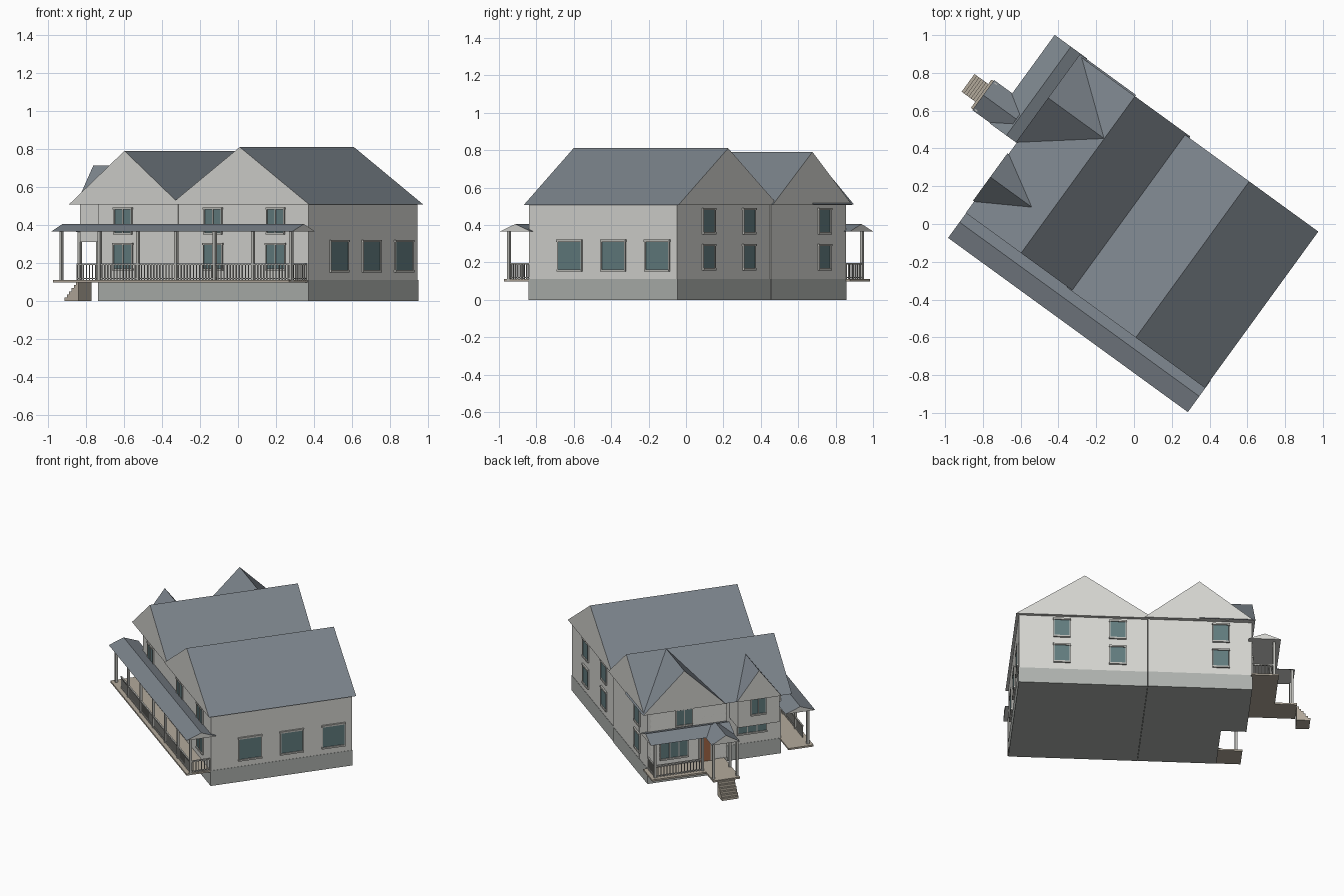
import bpy, math
from mathutils import Matrix

if "Cube" in bpy.data.objects:
    bpy.data.objects.remove(bpy.data.objects["Cube"])

# The house is laid out square in (a, b, z), then turned to its angled position
TURN = Matrix.Rotation(math.radians(-36), 4, 'Z')


def material(name, r, g, b):
    m = bpy.data.materials.new(name)
    m.diffuse_color = (r, g, b, 1)
    m.use_nodes = True
    m.node_tree.nodes["Principled BSDF"].inputs["Base Color"].default_value = m.diffuse_color
    return m


WALL = material("wall", .66, .66, .63)
ROOF = material("roof", .20, .23, .26)
BASE = material("foundation", .42, .44, .42)
GLASS = material("glass", .12, .20, .21)
TRIM = material("trim", .50, .50, .47)
DECK = material("deck", .45, .40, .33)
DOOR = material("door", .36, .13, .06)


def mesh(name, verts, faces, mats, ids=None):
    me = bpy.data.meshes.new(name)
    me.from_pydata([TURN @ Matrix.Translation(v).to_translation() for v in verts], [], faces)
    for m in mats:
        me.materials.append(m)
    for p, i in zip(me.polygons, ids or [0] * len(faces)):
        p.material_index = i
    ob = bpy.data.objects.new(name, me)
    bpy.context.collection.objects.link(ob)
    return ob


def boxes(name, dims, mat):
    verts, faces = [], []
    for a0, a1, b0, b1, z0, z1 in dims:
        n = len(verts)
        verts += [(a, b, z) for z in (z0, z1) for a, b in ((a0, b0), (a1, b0), (a1, b1), (a0, b1))]
        faces += [tuple(n + i for i in f) for f in ((3, 2, 1, 0), (4, 5, 6, 7), (0, 1, 5, 4),
                                                    (1, 2, 6, 5), (2, 3, 7, 6), (3, 0, 4, 7))]
    return mesh(name, verts, faces, [mat])


def gable(name, axis, lo, hi, mid, half, eave, ridge):
    """Solid gable roof with its ridge running along the given axis."""
    prof = [(mid - half, eave), (mid + half, eave), (mid, ridge)]
    verts = [(t, c, z) if axis == 'a' else (c, t, z) for t in (lo, hi) for c, z in prof]
    faces = [(0, 1, 2), (5, 4, 3), (0, 3, 4, 1), (1, 4, 5, 2), (2, 5, 3, 0)]
    if axis == 'a':
        faces = [f[::-1] for f in faces]
    return mesh(name, verts, faces, [WALL, ROOF], [0, 0, 0, 1, 1])


def window(name, axis, face, sign, mid, width, z0, z1, panes=1):
    """Glass, frame and sill on a wall facing +/- the given axis."""
    def block(c0, c1, y0, y1, depth):
        d0, d1 = sorted((face - sign * .004, face + sign * depth))
        return (d0, d1, c0, c1, y0, y1) if axis == 'a' else (c0, c1, d0, d1, y0, y1)
    l, r, t = mid - width / 2, mid + width / 2, .006
    boxes(name + "_glass", [block(l, r, z0, z1, .005)], GLASS)
    bars = [block(l - .006, r + .006, z1 - t, z1 + t, .012),
            block(l - .004, r + .004, z0 - t, z0 + t, .012)]
    bars += [block(l + i * width / panes - t / 2, l + i * width / panes + t / 2, z0, z1, .009)
             for i in range(panes + 1)]
    boxes(name + "_frame", bars, TRIM)


def railing(name, axis, lo, hi, at):
    def block(t0, t1, w, z0, z1):
        return (t0, t1, at - w, at + w, z0, z1) if axis == 'a' else (at - w, at + w, t0, t1, z0, z1)
    n = max(2, round((hi - lo) / .02))
    dims = [block(lo, hi, .005, .188, .197), block(lo, hi, .004, .116, .122)]
    for i in range(n + 1):
        t = lo + (hi - lo) * i / n
        dims.append(block(t - .0025, t + .0025, .0025, .11, .19))
    boxes(name, dims, TRIM)


def posts(name, spots, top=.37):
    boxes(name, [(a - .008, a + .008, b - .008, b + .008, .10, top) for a, b in spots], TRIM)


# Foundation and walls
for name, z0, z1, g, mat in (("foundation", 0, .11, .002, BASE), ("walls", .11, .51, 0, WALL)):
    boxes(name + "_right_wing", [(-.053, .793 + g, -.462 - g, .518 + g, z0, z1)], mat)
    boxes(name + "_left_wing", [(-.572 - g, -.055, -.461 - g, .522 + g, z0, z1)], mat)
    boxes(name + "_side_wing", [(-.74 - g, -.565, -.03 - g, .521 + g, z0, z1)], mat)
boxes("overhanging_bay", [(-.74, -.56, -.395, -.105, .31, .52)], WALL)

# Roofs
gable("right_roof", 'b', -.481, .541, .361, .452, .507, .81)
gable("left_roof", 'b', -.476, .55, -.393, .362, .507, .79)
gable("side_cross_roof", 'a', -.76, -.393, .273, .286, .508, .789)
gable("small_cross_roof", 'a', -.762, -.49, -.246, .155, .508, .714)
gable("front_porch_roof", 'a', -.753, .816, -.535, .103, .365, .405)
gable("side_porch_roof", 'b', -.018, .563, -.822, .106, .365, .405)
gable("entry_roof", 'a', -1.047, -.83, .083, .098, .362, .42)

# Front windows
for i, a in enumerate((-.41, .176, .583)):
    window(f"front_lower_window_{i}", 'b', -.462, -1, a, .12, .165, .30, 2)
    window(f"front_upper_window_{i}", 'b', -.462, -1, a, .11, .355, .487, 2)
# Rear windows
for i, a in enumerate((.51, .143, -.537)):
    for j, z in enumerate((.163, .355)):
        window(f"rear_window_{i}_{j}", 'b', .518 if a > 0 else .522, 1, a, .105, z, z + .13)
# Right wall windows
for i, b in enumerate((-.19, .099, .389)):
    window(f"right_window_{i}", 'a', .793, 1, b, .155, .157, .315)
# Left windows and door
window("side_upper_window", 'a', -.745, -1, .27, .11, .39, .51, 2)
window("side_porch_window", 'a', -.745, -1, .34, .19, .165, .30, 3)
window("bay_window", 'a', -.74, -1, -.247, .10, .39, .53, 2)
window("under_bay_window", 'a', -.572, -1, -.26, .20, .18, .30, 3)
boxes("front_door", [(-.752, -.738, .09, .16, .11, .31)], DOOR)
boxes("door_frame", [(-.756, -.738, .08, .09, .11, .32), (-.756, -.738, .16, .17, .11, .32),
                     (-.756, -.738, .08, .17, .31, .32)], TRIM)

# Diamond shingles covering the side wall
verts, faces = [], []
for row in range(19):
    z = .13 + row * .02
    for col in range(26):
        b = -.015 + col * .02 + (row % 2) * .01
        n = len(verts)
        verts += [(-.741, b - .01, z), (-.741, b, z + .02), (-.741, b + .01, z), (-.744, b, z - .02)]
        faces.append((n, n + 1, n + 2, n + 3))
mesh("side_shingles", verts, faces, [WALL])

# Front porch
boxes("front_porch_deck", [(-.745, .79, -.63, -.455, .098, .11)], DECK)
columns = [-.713 + i * .2493 for i in range(7)]
posts("front_porch_posts", [(a, -.60) for a in columns])
railing("front_porch_rail", 'a', -.61, .783, -.60)
railing("front_porch_end_rail", 'b', -.60, -.465, .783)

# Side porch and entry
boxes("side_porch_deck", [(-.915, -.735, -.01, .55, .098, .11),
                          (-1.06, -.915, -.01, .175, .098, .11)], DECK)
posts("side_porch_posts", [(-.885, .52), (-.885, .19), (-.885, .0), (-1.03, .0), (-1.03, .165)])
railing("side_porch_rail", 'b', .19, .52, -.885)
railing("side_porch_end_rail", 'a', -.885, -.745, .52)
steps = 6
boxes("entry_steps", [(-1.15 + i * .015, -1.15 + (i + 1) * .015, .03, .146, 0, .017 * (i + 1))
                      for i in range(steps)], DECK)
